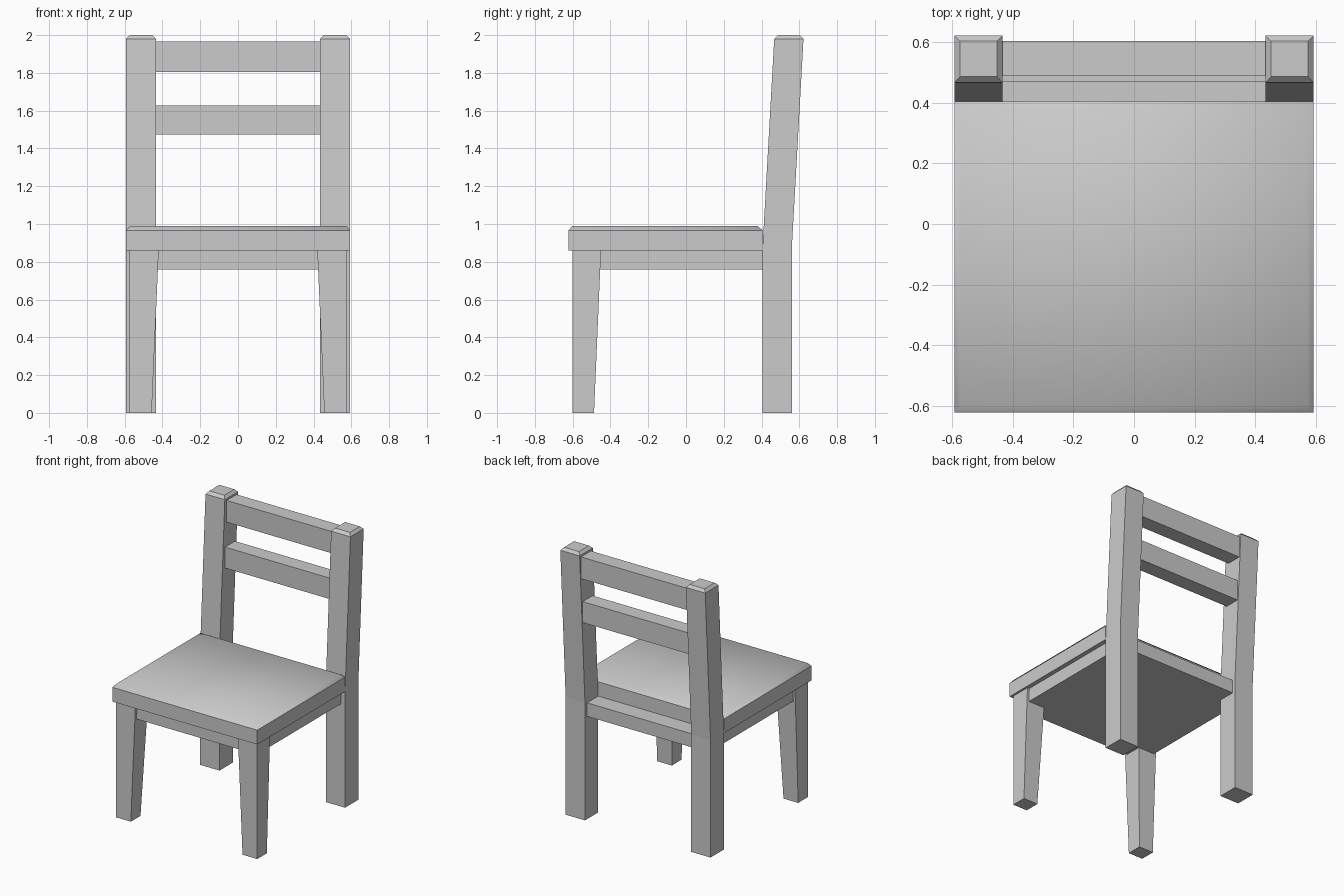
import bpy

if "Cube" in bpy.data.objects:
    bpy.data.objects.remove(bpy.data.objects["Cube"])


def loft(name, rings, smooth_from=None):
    """Stack rectangles (x0, x1, y0, y1, z) into one closed solid."""
    verts, faces = [], []
    for x0, x1, y0, y1, z in rings:
        verts += [(x0, y0, z), (x1, y0, z), (x1, y1, z), (x0, y1, z)]
    faces.append((3, 2, 1, 0))
    for r in range(len(rings) - 1):
        a = 4 * r
        for i in range(4):
            j = (i + 1) % 4
            faces.append((a + i, a + j, a + 4 + j, a + 4 + i))
    n = len(verts)
    faces.append((n - 4, n - 3, n - 2, n - 1))
    mesh = bpy.data.meshes.new(name)
    mesh.from_pydata(verts, [], faces)
    if smooth_from is not None:
        for p in mesh.polygons:
            p.use_smooth = p.index >= smooth_from
    obj = bpy.data.objects.new(name, mesh)
    bpy.context.collection.objects.link(obj)
    return obj


def box(name, x0, x1, y0, y1, z0, z1):
    return loft(name, [(x0, x1, y0, y1, z0), (x0, x1, y0, y1, z1)])


def mirror_x(obj):
    mod = obj.modifiers.new("mirror", 'MIRROR')
    mod.use_axis[0] = True
    mod.use_mirror_merge = False


# Seat with chamfered top, softly shaded over the chamfer
loft("seat", [
    (-0.593, 0.593, -0.622, 0.405, 0.86),
    (-0.593, 0.593, -0.622, 0.405, 0.966),
    (-0.573, 0.573, -0.602, 0.38, 0.99),
], smooth_from=5)

# Solid block under the seat
box("seat_apron", -0.56, 0.56, -0.58, 0.535, 0.76, 0.86)

# Front legs, tapered on the inner faces
mirror_x(loft("front_leg", [
    (0.457, 0.577, -0.60, -0.487, 0.0),
    (0.42, 0.577, -0.60, -0.45, 0.86),
]))

# Back legs: straight below the seat, leaning back above, chamfered cap
mirror_x(loft("back_leg", [
    (0.435, 0.593, 0.405, 0.56, 0.0),
    (0.435, 0.593, 0.405, 0.56, 0.87),
    (0.435, 0.593, 0.467, 0.622, 1.98),
    (0.453, 0.575, 0.487, 0.604, 2.0),
]))

# Back rails
box("upper_back_rail", -0.45, 0.45, 0.489, 0.605, 1.805, 1.966)
box("lower_back_rail", -0.45, 0.45, 0.47, 0.586, 1.473, 1.628)
